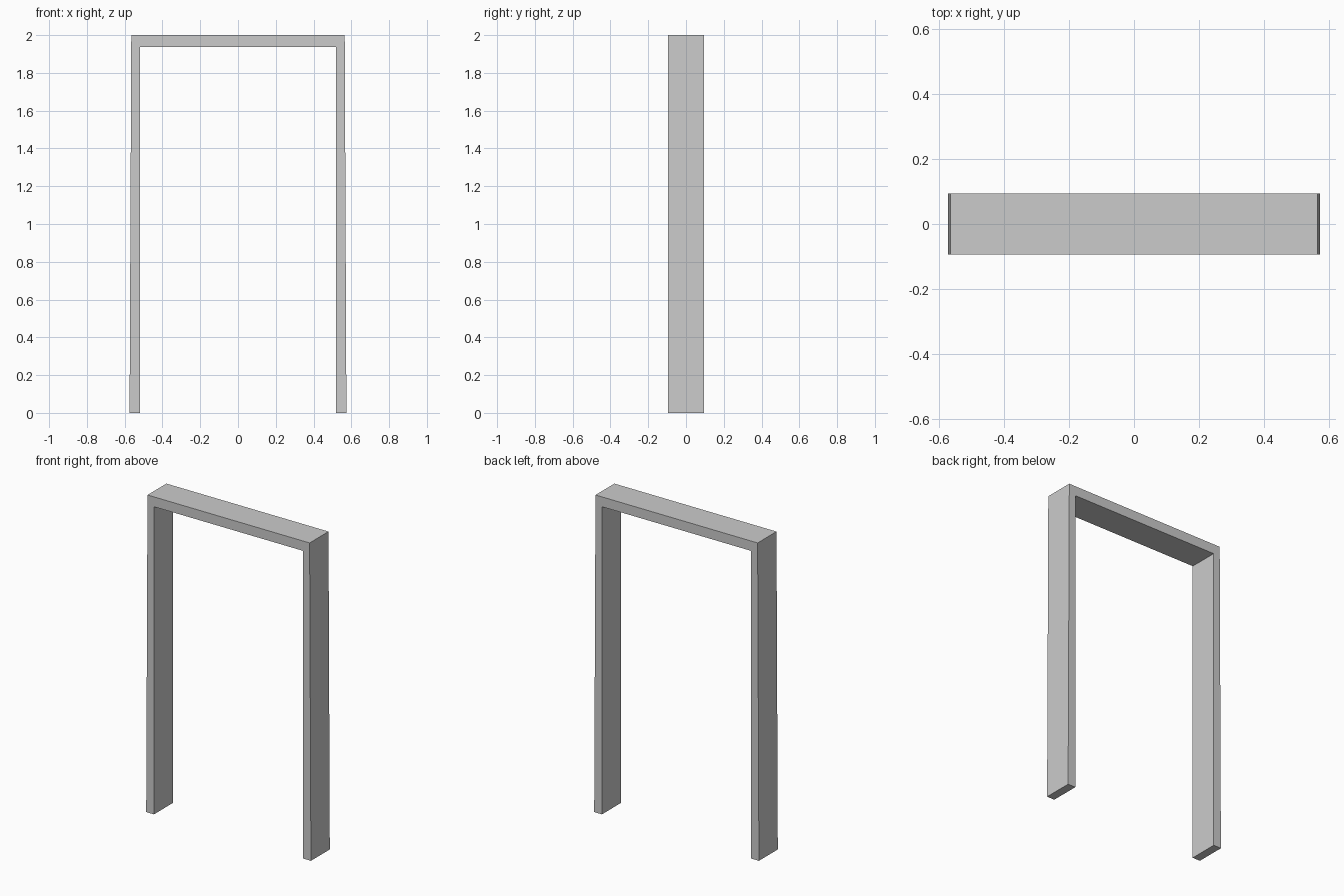
import bpy
import bmesh

if "Cube" in bpy.data.objects:
    bpy.data.objects.remove(bpy.data.objects["Cube"])

DEPTH = 0.188      # front-to-back thickness
HEIGHT = 2.0
FOOT_X = 0.574     # outer half width at the floor
HEAD_X = 0.565     # outer half width at the top
INNER_X = 0.52     # half width of the opening
INNER_Z = 1.938    # height of the opening

# Right half of the frame outline, mirrored to close the arch
half = [(INNER_X, INNER_Z), (INNER_X, 0), (FOOT_X, 0), (HEAD_X, HEIGHT)]
outline = half + [(-x, z) for x, z in reversed(half)]

# Door frame: outline extruded front to back
bm = bmesh.new()
face = bm.faces.new([bm.verts.new((x, -DEPTH / 2, z)) for x, z in outline])
extruded = bmesh.ops.extrude_face_region(bm, geom=[face], use_keep_orig=True)
moved = [v for v in extruded["geom"] if isinstance(v, bmesh.types.BMVert)]
bmesh.ops.translate(bm, verts=moved, vec=(0, DEPTH, 0))
bmesh.ops.recalc_face_normals(bm, faces=bm.faces)

mesh = bpy.data.meshes.new("door_frame")
bm.to_mesh(mesh)
bm.free()
bpy.context.collection.objects.link(bpy.data.objects.new("door_frame", mesh))
